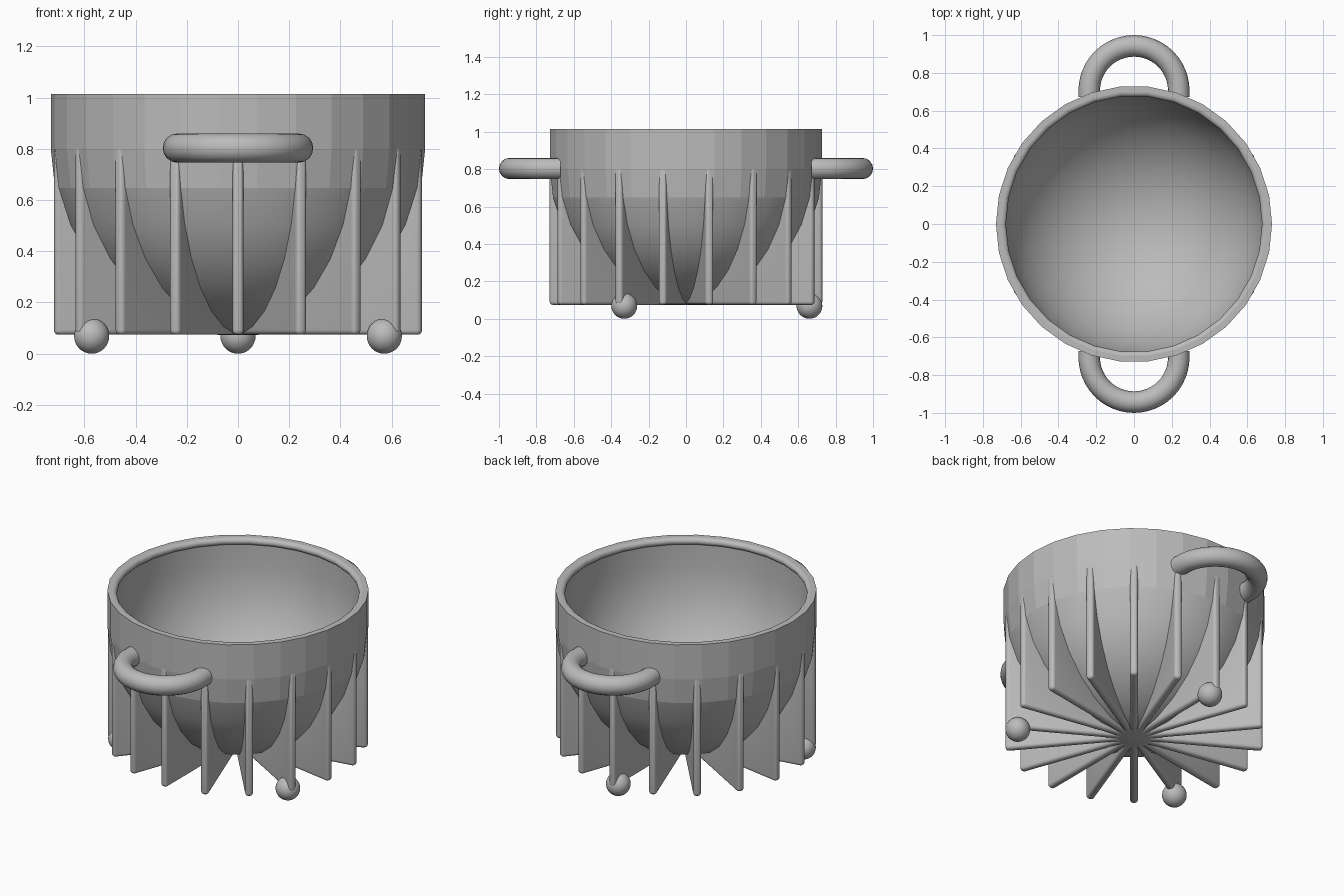
import bpy, bmesh
from math import sin, cos, pi, radians

cube = bpy.data.objects.get("Cube")
if cube:
    bpy.data.objects.remove(cube, do_unlink=True)

grey = bpy.data.materials.new("plain_grey")
grey.use_nodes = True
COLOUR = (0.5, 0.5, 0.5, 1)
grey.diffuse_color = COLOUR
grey.node_tree.nodes["Principled BSDF"].inputs["Base Color"].default_value = COLOUR

SEGMENTS = 30
SPHERE_Z = 0.80      # centre height of the rounded underside
INSIDE_Z = 0.83      # centre height of the hollow
FIN_BASE = 0.074
RIM_TOP = 1.014


def make_object(name, bm):
    bmesh.ops.recalc_face_normals(bm, faces=bm.faces[:])
    mesh = bpy.data.meshes.new(name)
    bm.to_mesh(mesh)
    bm.free()
    obj = bpy.data.objects.new(name, mesh)
    bpy.context.collection.objects.link(obj)
    mesh.materials.append(grey)
    return obj


def smooth(obj, angle=40):
    bpy.ops.object.select_all(action='DESELECT')
    obj.select_set(True)
    bpy.context.view_layer.objects.active = obj
    bpy.ops.object.shade_smooth_by_angle(angle=radians(angle))


def half_sphere(radius, centre_z):
    """Profile from the equator down to a small flat cap."""
    rings = [radians(12 * i) for i in range(8)]
    points = [(radius * cos(t), centre_z - radius * sin(t)) for t in rings]
    return points + [(0, points[-1][1])]


# Bowl: lathed profile with a faceted wall, a rolled lip and a smooth inside
outer = half_sphere(0.731, SPHERE_Z)[::-1]
lip_turn = [pi / 2 + i * pi / 8 for i in range(9)]
lip = [(0.731, RIM_TOP)]
lip += [(0.70 + 0.022 * cos(t), RIM_TOP - 0.022 + 0.022 * sin(t)) for t in lip_turn]
lip += [(0.695, RIM_TOP - 0.044)]
bm = bmesh.new()
profile = outer + lip + half_sphere(0.695, INSIDE_Z)
verts = [bm.verts.new((r, 0, z)) for r, z in profile]
edges = [bm.edges.new(pair) for pair in zip(verts, verts[1:])]
bmesh.ops.spin(bm, geom=verts + edges, cent=(0, 0, 0), axis=(0, 0, 1),
               angle=2 * pi, steps=SEGMENTS)
bmesh.ops.remove_doubles(bm, verts=bm.verts[:], dist=0.0005)
bowl = make_object("bowl", bm)
smooth(bowl, 30)
for face in bowl.data.polygons:
    if face.center.xy.length > 0.705 and face.center.z > 0.65:
        face.use_smooth = False


# Radial fins: plates cut to the bowl, rounded along the foot and outer edge
def make_fin(index, reach=0.729, thick=0.044, top=0.812, inside=0.706):
    bm = bmesh.new()
    outline = [(0, FIN_BASE), (reach, FIN_BASE), (reach, top), (inside, top)]
    arc = [i * pi / 32 for i in range(17)]
    outline += [(inside * cos(t), max(SPHERE_Z - inside * sin(t), 0.11)) for t in arc]
    face = bm.faces.new([bm.verts.new((x, -thick / 2, z)) for x, z in outline])
    extruded = bmesh.ops.extrude_face_region(bm, geom=[face])["geom"]
    moved = [v for v in extruded if isinstance(v, bmesh.types.BMVert)]
    bmesh.ops.translate(bm, verts=moved, vec=(0, thick, 0))

    def on_rim(edge):
        at_base = all(v.co.z < FIN_BASE + 0.001 for v in edge.verts)
        at_reach = all(v.co.x > reach - 0.001 for v in edge.verts)
        centre_end = all(v.co.x < 0.001 for v in edge.verts)
        return (at_base or at_reach) and not centre_end
    bmesh.ops.bevel(bm, geom=[e for e in bm.edges if on_rim(e)], offset=0.018,
                    segments=4, profile=0.5, affect='EDGES')
    fin = make_object(f"fin_{index + 1}", bm)
    fin.rotation_euler.z = radians(-90 + 20 * index)
    smooth(fin)


for i in range(18):
    make_fin(i)

# Ball feet under three of the fins
for name, angle in (("back_foot", 90), ("left_foot", -30), ("right_foot", 210)):
    bm = bmesh.new()
    bmesh.ops.create_uvsphere(bm, u_segments=30, v_segments=16, radius=0.069)
    foot = make_object(name, bm)
    a = radians(angle)
    foot.location = (0.66 * cos(a), 0.66 * sin(a), 0.069)
    smooth(foot)

# Half-ring handles, ending inside the wall
for name, side in (("front_handle", -1), ("back_handle", 1)):
    curve = bpy.data.curves.new(name, 'CURVE')
    curve.dimensions = '3D'
    curve.bevel_depth = 0.057
    curve.bevel_resolution = 6
    curve.use_fill_caps = True
    turn = [i * pi / 24 for i in range(25)]
    path = [(0.237, 0.672)]
    path += [(0.237 * cos(t), 0.706 + 0.237 * sin(t)) for t in turn]
    path += [(-0.237, 0.672)]
    spline = curve.splines.new('POLY')
    spline.points.add(len(path) - 1)
    for point, (x, y) in zip(spline.points, path):
        point.co = (x, side * y, 0.803, 1)
    spline.use_smooth = True
    handle = bpy.data.objects.new(name, curve)
    bpy.context.collection.objects.link(handle)
    curve.materials.append(grey)
